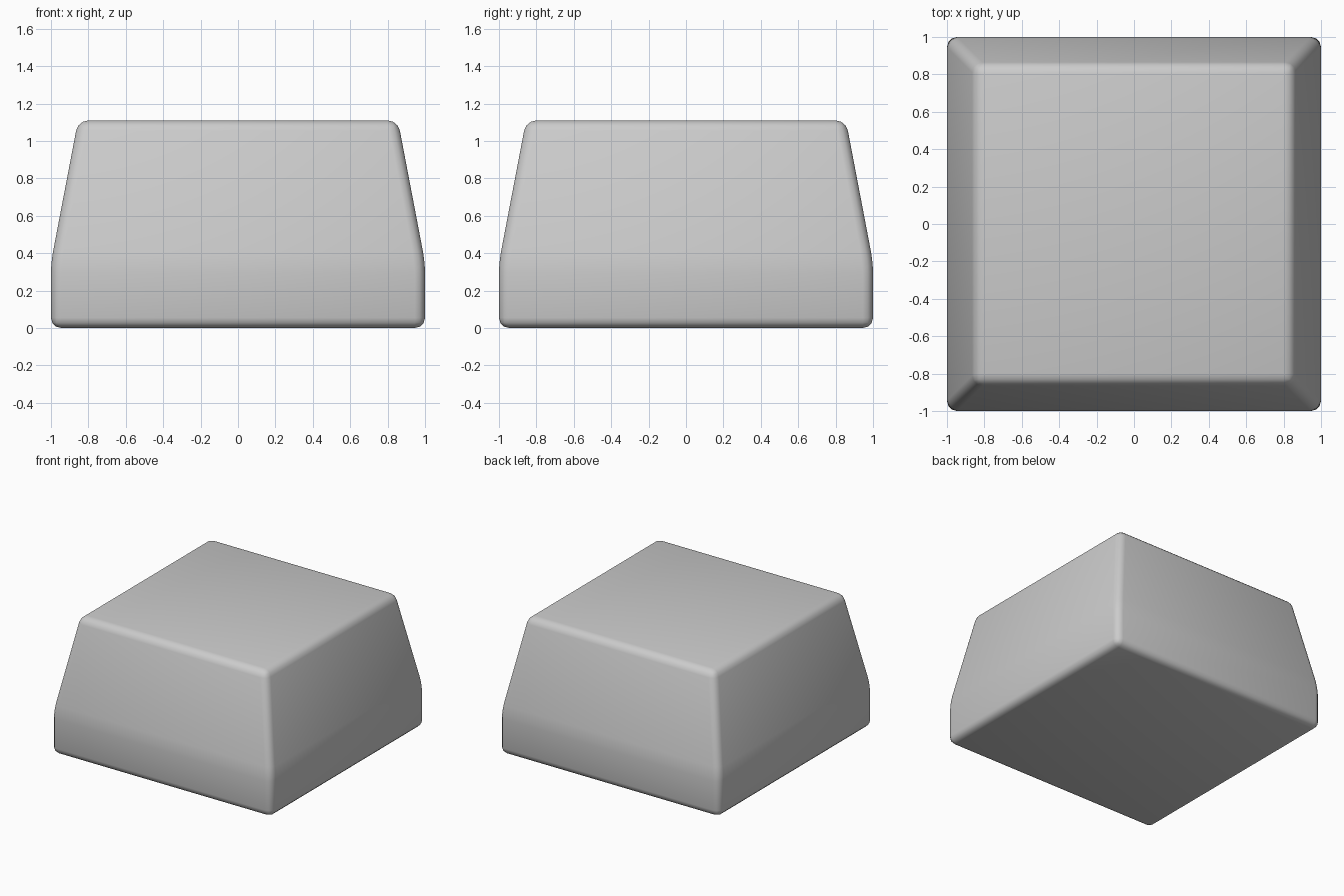
import bpy, bmesh

if "Cube" in bpy.data.objects:
    bpy.data.objects.remove(bpy.data.objects["Cube"])

# Block body: straight square base, tapering upper part (half width, height)
levels = [(1.0, 0.0), (1.0, 0.35), (0.855, 1.11)]

bm = bmesh.new()
rings = [[bm.verts.new((sx * w, sy * w, z))
          for sx, sy in ((-1, -1), (1, -1), (1, 1), (-1, 1))]
         for w, z in levels]
for low, high in zip(rings, rings[1:]):
    for i in range(4):
        j = (i + 1) % 4
        bm.faces.new((low[i], low[j], high[j], high[i]))
bm.faces.new(rings[0][::-1])
bm.faces.new(rings[-1])
mesh = bpy.data.meshes.new("tapered_block")
bm.to_mesh(mesh)
bm.free()
block = bpy.data.objects.new("tapered_block", mesh)
bpy.context.collection.objects.link(block)

# Soft rounded edges and smooth shading
bevel = block.modifiers.new("rounded_edges", 'BEVEL')
bevel.width = 0.055
bevel.segments = 3
bevel.limit_method = 'NONE'
for poly in mesh.polygons:
    poly.use_smooth = True
